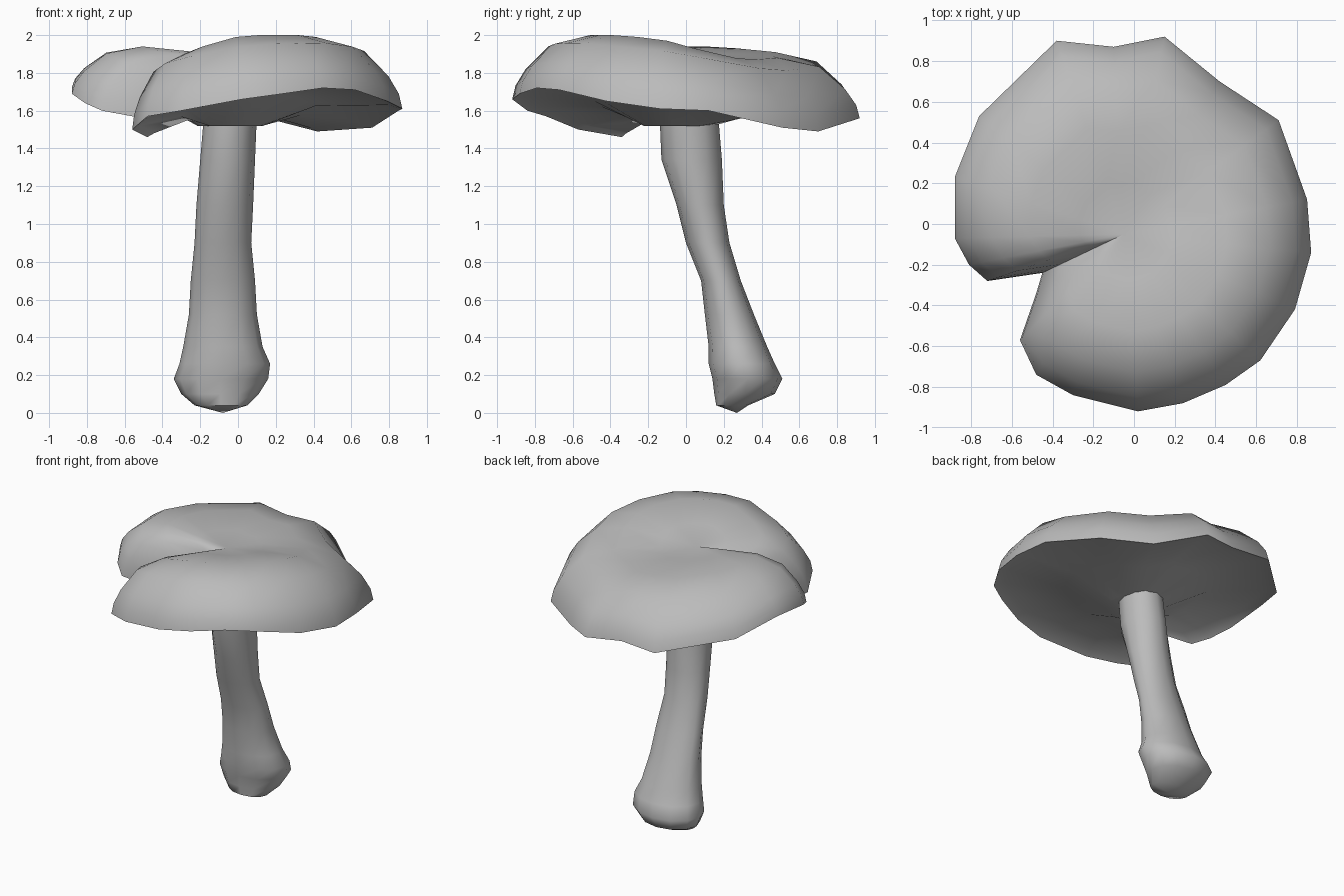
import bpy
import bmesh
import math
from mathutils import Vector

default_cube = bpy.data.objects.get("Cube")
if default_cube:
    bpy.data.objects.remove(default_cube, do_unlink=True)


def make_material(name, colour):
    material = bpy.data.materials.new(name)
    material.use_nodes = True
    material.diffuse_color = colour
    material.node_tree.nodes["Principled BSDF"].inputs["Base Color"].default_value = colour
    return material


grey = make_material("plain grey", (0.5, 0.5, 0.5, 1))


def loft(name, rings, start_tip, end_tip, crease_angle):
    """Bridge closed rings of points and fan each end to a tip."""
    mesh_builder = bmesh.new()
    loops = [[mesh_builder.verts.new(point) for point in ring] for ring in rings]
    count = len(loops[0])
    for lower, upper in zip(loops, loops[1:]):
        for i in range(count):
            j = (i + 1) % count
            mesh_builder.faces.new((lower[i], lower[j], upper[j], upper[i]))
    for tip, loop in ((start_tip, loops[0]), (end_tip, loops[-1])):
        centre = mesh_builder.verts.new(tip)
        for i in range(count):
            mesh_builder.faces.new((centre, loop[i], loop[(i + 1) % count]))
    bmesh.ops.recalc_face_normals(mesh_builder, faces=mesh_builder.faces)
    mesh = bpy.data.meshes.new(name)
    mesh_builder.to_mesh(mesh)
    mesh_builder.free()
    mesh.materials.append(grey)
    part = bpy.data.objects.new(name, mesh)
    bpy.context.collection.objects.link(part)
    bpy.ops.object.select_all(action="DESELECT")
    part.select_set(True)
    bpy.context.view_layer.objects.active = part
    bpy.ops.object.shade_smooth_by_angle(angle=math.radians(crease_angle))
    return part


# Cap: each rim station holds x, y, rim height and crown height
rim_stations = [
    (.02, -.92, 1.66, 1.99), (.24, -.88, 1.69, 2), (.45, -.79, 1.72, 2),
    (.62, -.67, 1.71, 2), (.79, -.42, 1.65, 1.99), (.87, -.14, 1.61, 1.97),
    (.85, .12, 1.6, 1.93), (.71, .51, 1.51, 1.88), (.42, .7, 1.49, 1.87),
    (.15, .92, 1.56, 1.88), (-.1, .87, 1.58, 1.89), (-.38, .9, 1.58, 1.91),
    (-.76, .53, 1.64, 1.93), (-.88, .23, 1.72, 1.94), (-.88, -.07, 1.69, 1.94),
    (-.81, -.2, 1.64, 1.92), (-.72, -.28, 1.6, 1.88), (-.45, -.24, 1.55, 1.8),
    (-.48, -.34, 1.46, 1.83), (-.56, -.57, 1.5, 1.86), (-.48, -.74, 1.57, 1.9),
    (-.3, -.84, 1.6, 1.94),
]
hub = Vector((-.05, -.05))
hub_height = 1.89
under_height = 1.52


def cap_ring(reach, height_rule):
    ring = []
    for x, y, rim, crown in rim_stations:
        flat = hub.lerp(Vector((x, y)), reach)
        ring.append((flat.x, flat.y, height_rule(rim, crown)))
    return ring


# Underside runs from the stem out to the rim, then the crown closes over it
cap_rings = [
    cap_ring(.2, lambda rim, crown: under_height),
    cap_ring(.5, lambda rim, crown: (rim + 1.64) / 2),
    cap_ring(.92, lambda rim, crown: rim + .02),
    cap_ring(1, lambda rim, crown: rim),
]
for reach, rise in ((.98, .22), (.92, .48), (.78, .85), (.55, 1)):
    cap_rings.append(cap_ring(reach, lambda rim, crown: rim + rise * (crown - rim)))
cap_rings.append(cap_ring(.26, lambda rim, crown: (crown + hub_height) / 2))
loft("mushroom_cap", cap_rings, (*hub, under_height), (*hub, hub_height), 60)

# Stem: height, then the side limits and the front and back limits
stem_sections = [
    (.04, -.23, .05, .16, .33), (.1, -.3, .11, .15, .47),
    (.18, -.34, .16, .14, .51), (.26, -.31, .17, .12, .47),
    (.35, -.29, .13, .12, .43), (.52, -.26, .1, .1, .36),
    (.7, -.25, .09, .08, .29), (.9, -.23, .07, 0, .23),
    (1.1, -.22, .08, -.05, .2), (1.34, -.2, .09, -.13, .19),
    (1.58, -.18, .1, -.14, .17),
]
sides = 12


def stem_ring(height, left, right, front, back):
    ring = []
    for i in range(sides):
        angle = math.tau * i / sides
        across = (left + right) / 2 + math.cos(angle) * (right - left) / 2
        along = (front + back) / 2 + math.sin(angle) * (back - front) / 2
        ring.append((across, along, height))
    return ring


stem_rings = [stem_ring(*section) for section in stem_sections]
loft("mushroom_stem", stem_rings, (-.08, .27, 0), (-.04, .02, 1.6), 60)
